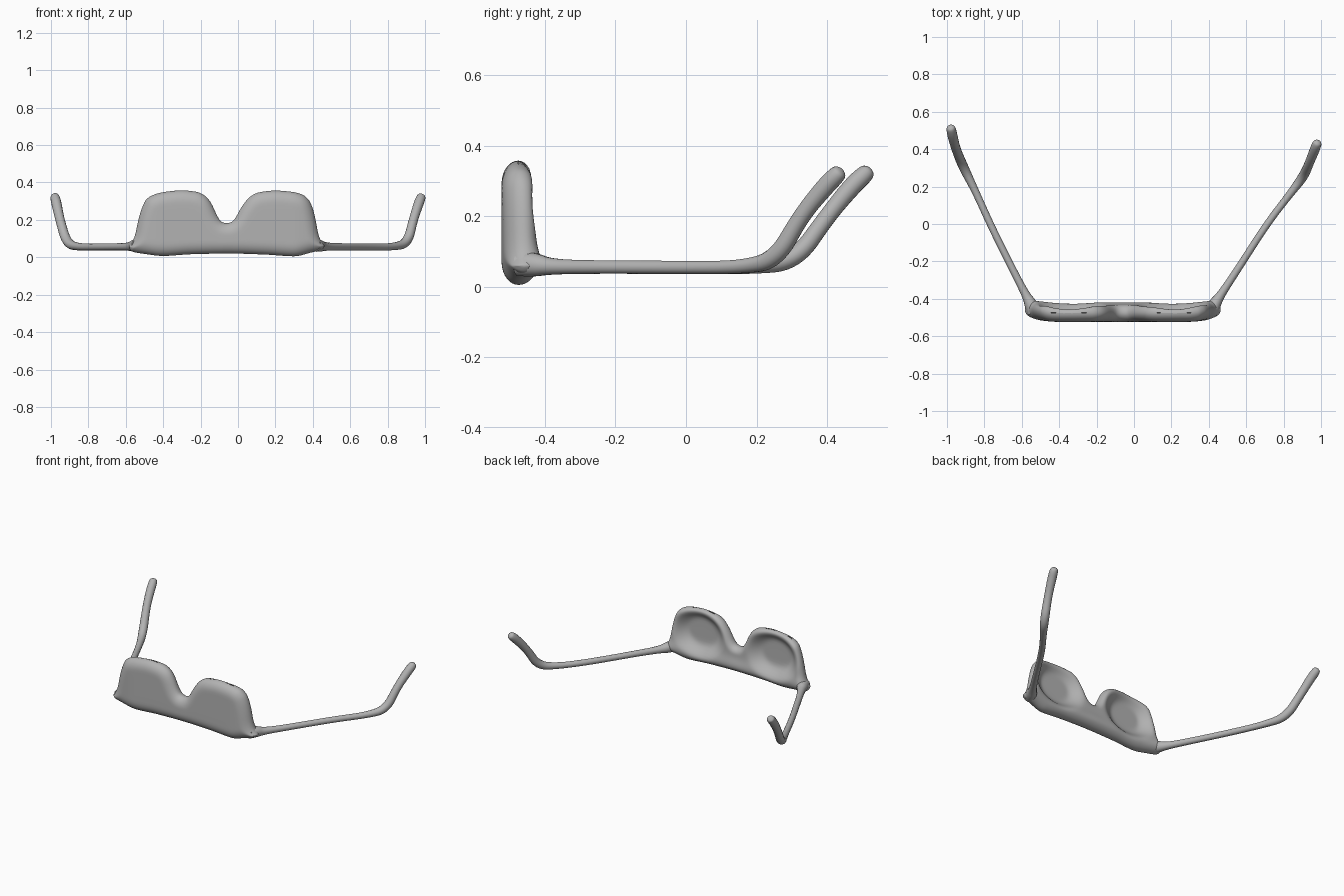
import bpy, bmesh, math
from mathutils import Vector
from mathutils.geometry import intersect_point_line

if "Cube" in bpy.data.objects:
    bpy.data.objects.remove(bpy.data.objects["Cube"], do_unlink=True)

# single grey plastic
grey = bpy.data.materials.new("grey plastic")
grey.use_nodes = True
COL = (0.45, 0.45, 0.45, 1)
grey.diffuse_color = COL
grey.node_tree.nodes["Principled BSDF"].inputs["Base Color"].default_value = COL

# front outline keys (x, z), left end to right end
TOP = [(-.585, .055), (-.565, .085), (-.55, .12), (-.535, .19), (-.515, .26), (-.49, .31),
       (-.45, .335), (-.39, .35), (-.3, .358), (-.22, .35), (-.17, .325), (-.14, .285),
       (-.12, .24), (-.1, .2), (-.08, .185), (-.06, .182), (-.035, .187), (-.015, .207),
       (.005, .245), (.03, .285), (.065, .325), (.11, .347), (.2, .357), (.29, .35),
       (.345, .335), (.38, .305), (.4, .26), (.415, .2), (.428, .13), (.44, .095), (.465, .06)]
BOTTOM = [(-.585, .055), (-.57, .032), (-.5, .018), (-.4, .007), (-.25, .016), (-.05, .02),
          (.15, .014), (.3, .005), (.39, .025), (.45, .042), (.465, .06)]


def sample(keys, x):
    """Smooth monotone interpolation of z at x."""
    n = len(keys)
    slope = [(keys[i + 1][1] - keys[i][1]) / (keys[i + 1][0] - keys[i][0]) for i in range(n - 1)]

    def tangent(i):
        if i == 0 or i == n - 1:
            return slope[min(i, n - 2)]
        a, b = slope[i - 1], slope[i]
        return 2 * a * b / (a + b) if a * b > 0 else 0
    i = max(k for k in range(n - 1) if keys[k][0] <= x or k == 0)
    (x0, z0), (x1, z1) = keys[i], keys[i + 1]
    h = x1 - x0
    t = (x - x0) / h
    return (z0 * (1 + 2 * t) * (1 - t) ** 2 + tangent(i) * h * t * (1 - t) ** 2
            + z1 * t * t * (3 - 2 * t) - tangent(i + 1) * h * t * t * (1 - t))


def smooth(t):
    t = min(max(t, 0), 1)
    return t * t * (3 - 2 * t)


def bulge(d, r):
    return math.sqrt(max(0, 1 - (1 - min(d / r, 1)) ** 2))


# columns are packed tighter at both ends and across the nose notch
X0, X1, COLS, ROWS = -.585, .465, 130, 28
xs = [X0 + (X1 - X0) * (i / COLS - .6 * math.sin(2 * math.pi * i / COLS) / (2 * math.pi))
      for i in range(COLS + 1)]
edge = [Vector((x, sample(TOP, x))) for x in xs]
edge += [Vector((x, sample(BOTTOM, x))) for x in reversed(xs)]


def rim_distance(p):
    best = 9
    for a, b in zip(edge, edge[1:]):
        q, t = intersect_point_line(p, a, b)
        t = min(max(t, 0), 1)
        best = min(best, (p - (a + (b - a) * t)).length)
    return best


def depth(x, z, d, back):
    """y of the front or back skin: rounded rim, dished lens backs."""
    end = smooth((abs(x + .06) - .35) / .17)
    mid = -.475 + .018 * end
    if not back:
        return mid - (.048 + .004 * end) * bulge(d, .065)
    y = mid + (.043 - .006 * end) * bulge(d, .04)
    for cx in (-.33, .21):
        r = math.hypot((x - cx) / .185, (z - .205) / .155)
        y -= .05 * smooth((1.08 - r) / .55)
    # thicker lower bar behind the lenses
    return y + .012 * math.exp(-((z - .07) / .04) ** 2) * bulge(d, .04)


# lens front: front and back skins welded along the outline
bm = bmesh.new()
skins = {False: [], True: []}
for x in xs:
    lo, hi = sample(BOTTOM, x), sample(TOP, x)
    cols = {False: [], True: []}
    for j in range(ROWS + 1):
        z = lo + (hi - lo) * (1 - math.cos(math.pi * j / ROWS)) / 2
        d = 0 if j in (0, ROWS) or x in (xs[0], xs[-1]) else rim_distance(Vector((x, z)))
        for back in cols:
            cols[back].append(bm.verts.new((x, depth(x, z, d, back), z)))
    for back in cols:
        skins[back].append(cols[back])
for grid in skins.values():
    for a, b in zip(grid, grid[1:]):
        for j in range(ROWS):
            bm.faces.new((a[j], b[j], b[j + 1], a[j + 1]))
bmesh.ops.remove_doubles(bm, verts=bm.verts, dist=.0004)
bmesh.ops.recalc_face_normals(bm, faces=bm.faces)
for f in bm.faces:
    f.smooth = True
mesh = bpy.data.meshes.new("lens_front")
bm.to_mesh(mesh)
bm.free()
mesh.materials.append(grey)
front = bpy.data.objects.new("lens_front", mesh)
bpy.context.collection.objects.link(front)
soften = front.modifiers.new("soften", "SMOOTH")
soften.factor, soften.iterations = .5, 3


def temple(name, pts):
    """Rounded arm swept through (x, y, z, radius) points."""
    cu = bpy.data.curves.new(name, "CURVE")
    cu.dimensions = "3D"
    cu.bevel_depth, cu.bevel_resolution, cu.use_fill_caps = 1, 5, True
    sp = cu.splines.new("NURBS")
    sp.points.add(len(pts) - 1)
    for p, (x, y, z, r) in zip(sp.points, pts):
        p.co, p.radius = (x, y, z, 1), r
    sp.order_u, sp.use_endpoint_u, sp.resolution_u = 3, True, 8
    sp.use_smooth = True
    cu.materials.append(grey)
    ob = bpy.data.objects.new(name, cu)
    bpy.context.collection.objects.link(ob)
    bpy.ops.object.select_all(action="DESELECT")
    ob.select_set(True)
    bpy.context.view_layer.objects.active = ob
    bpy.ops.object.convert(target="MESH")
    bpy.ops.object.shade_smooth_by_angle(angle=math.radians(60))


temple("right_temple", [
    (-.535, -.475, .065, .035), (-.55, -.43, .063, .036), (-.575, -.385, .057, .022),
    (-.64, -.26, .056, .019), (-.76, -.02, .055, .019), (-.85, .18, .054, .019),
    (-.915, .31, .072, .027), (-.952, .4, .2, .024), (-.97, .47, .285, .027),
    (-.978, .508, .32, .026), (-.982, .52, .334, .018), (-.983, .522, .336, .002)])
temple("left_temple", [
    (.41, -.475, .065, .035), (.43, -.43, .063, .036), (.46, -.385, .057, .022),
    (.55, -.25, .056, .019), (.71, 0, .055, .019), (.83, .155, .055, .019),
    (.907, .255, .075, .027), (.937, .325, .2, .024), (.965, .395, .285, .027),
    (.978, .428, .318, .026), (.983, .44, .331, .018), (.984, .442, .333, .002)])
